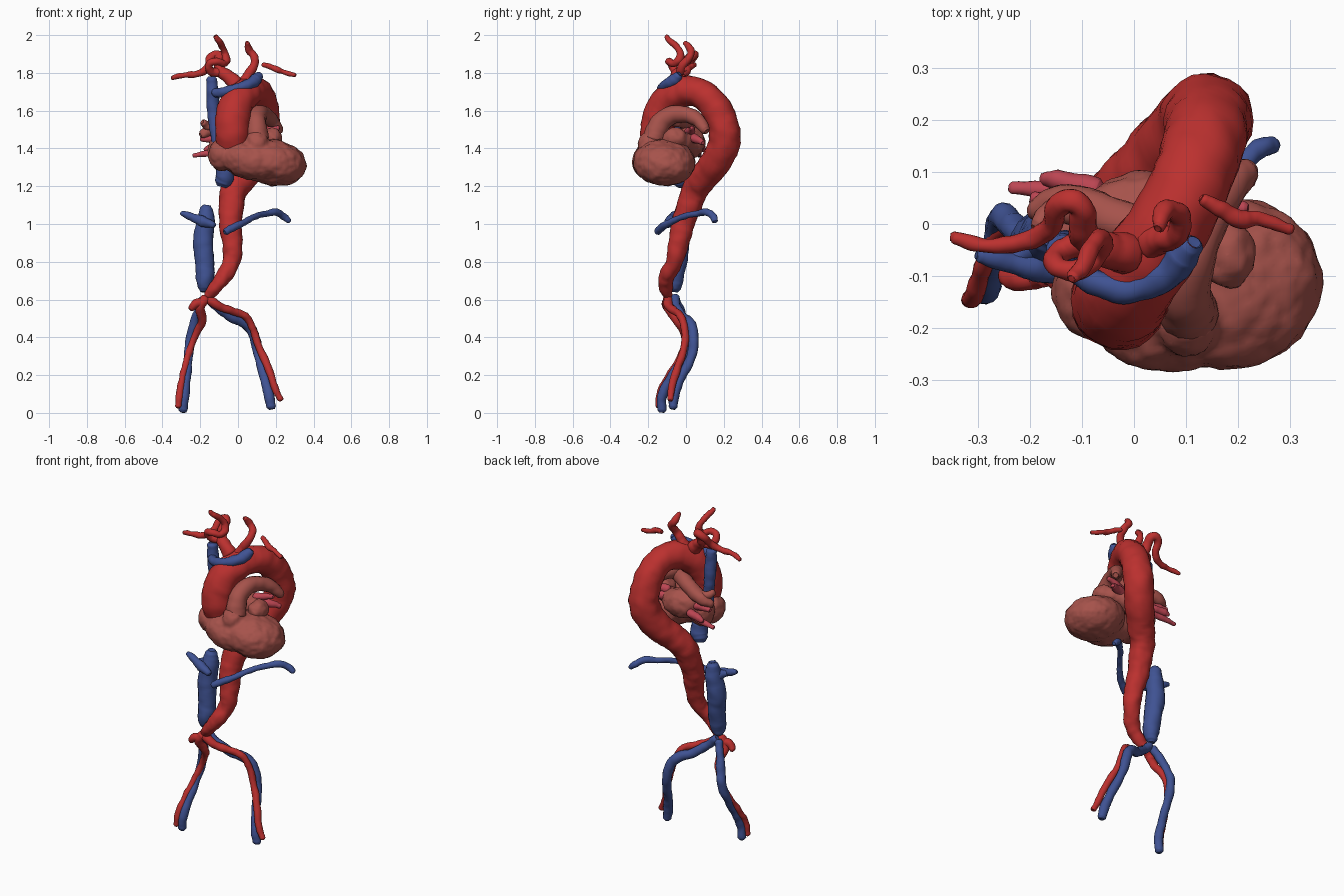
import bpy, bmesh, math
from mathutils import Matrix, Euler, Vector


def material(name, rgb):
    m = bpy.data.materials.new(name)
    m.diffuse_color = (*rgb, 1)
    return m


ARTERY = material("artery_red", (0.5, 0.03, 0.028))
HEART = material("heart_muscle", (0.38, 0.085, 0.07))
VEIN = material("vein_blue", (0.05, 0.085, 0.29))
LUNG = material("lung_vein_pink", (0.5, 0.06, 0.085))

clouds = bpy.data.textures.new("organic_bumps", 'CLOUDS')
clouds.noise_scale = 0.05


def bumpy(ob, strength):
    d = ob.modifiers.new("bumps", 'DISPLACE')
    d.texture, d.texture_coords = clouds, 'GLOBAL'
    d.strength, d.mid_level = strength, 0.5


def tube(name, mat, pts, bump=0.012, sides=5):
    """Smooth vessel through (x, y, z, radius) points with rounded ends."""
    cu = bpy.data.curves.new(name, 'CURVE')
    cu.dimensions = '3D'
    cu.bevel_depth, cu.bevel_resolution, cu.resolution_u = 1.0, sides, 8
    cu.use_fill_caps = True
    p = [Vector(q) for q in pts]
    # blend the ends to a dome
    for i, j in ((0, 1), (-1, -2)):
        e, n = p[i].copy(), p[j]
        d = (n.xyz - e.xyz).normalized()
        inner = e.xyz + d * min(e.w * 0.5, (n.xyz - e.xyz).length * 0.4)
        ring = Vector((*inner, e.w))
        tip = Vector((*e.xyz, e.w * 0.6))
        if i == 0:
            p[0:1] = [tip, ring]
        else:
            p[-1:] = [ring, tip]
    s = cu.splines.new('BEZIER')
    s.bezier_points.add(len(p) - 1)
    for b, q in zip(s.bezier_points, p):
        b.co, b.radius = q.xyz, q.w
        b.handle_left_type = b.handle_right_type = 'AUTO'
    ob = bpy.data.objects.new(name, cu)
    bpy.context.collection.objects.link(ob)
    bpy.ops.object.select_all(action='DESELECT')
    ob.select_set(True)
    bpy.context.view_layer.objects.active = ob
    bpy.ops.object.convert(target='MESH')
    ob = bpy.context.object
    ob.data.materials.clear()
    ob.data.materials.append(mat)
    bumpy(ob, bump)
    bpy.ops.object.shade_smooth_by_angle(angle=math.radians(50))
    return ob


def blob(name, mat, balls, bump=0.018):
    """Ellipsoids (centre, radii, rotation in degrees) fused into one organ."""
    bm = bmesh.new()
    for c, r, rot in balls:
        e = Euler([math.radians(a) for a in rot]).to_matrix().to_4x4()
        m = Matrix.Translation(c) @ e @ Matrix.Diagonal((*r, 1))
        bmesh.ops.create_icosphere(bm, subdivisions=4, radius=1, matrix=m)
    me = bpy.data.meshes.new(name)
    bm.to_mesh(me)
    bm.free()
    ob = bpy.data.objects.new(name, me)
    bpy.context.collection.objects.link(ob)
    me.materials.append(mat)
    rm = ob.modifiers.new("fuse", 'REMESH')
    rm.mode, rm.voxel_size, rm.use_smooth_shade = 'VOXEL', 0.01, True
    sm = ob.modifiers.new("soften", 'SMOOTH')
    sm.factor, sm.iterations = 0.5, 5
    bumpy(ob, bump)
    return ob


# heart chambers
blob("heart_ventricles", HEART, [
    ((0.19, -0.115, 1.325), (0.175, 0.165, 0.122), (0, 12, 12)),
    ((0.06, -0.165, 1.335), (0.16, 0.122, 0.1), (0, 14, -5)),
    ((-0.085, -0.125, 1.365), (0.073, 0.095, 0.085), (0, 0, 0)),
    ((0.10, -0.185, 1.42), (0.065, 0.07, 0.075), (0, 0, 0))])
blob("heart_left_atrium", HEART, [
    ((0.01, 0.02, 1.43), (0.12, 0.08, 0.085), (0, 0, 10)),
    ((0.18, -0.06, 1.45), (0.055, 0.065, 0.06), (0, 0, 0)),
    ((0.11, 0.0, 1.44), (0.09, 0.055, 0.05), (0, 0, -15)),
    ((-0.09, -0.03, 1.39), (0.07, 0.07, 0.09), (0, 0, 0))])

# pulmonary arteries
tube("pulmonary_trunk", HEART, [
    (0.11, -0.18, 1.42, .058), (0.10, -0.155, 1.5, .055), (0.10, -0.10, 1.565, .052),
    (0.125, -0.02, 1.582, .046), (0.175, 0.06, 1.55, .038), (0.225, 0.11, 1.49, .025)])
tube("right_pulmonary_artery", HEART, [
    (0.10, -0.07, 1.56, .045), (0.03, -0.02, 1.55, .042), (-0.07, 0.02, 1.52, .042),
    (-0.14, 0.04, 1.5, .035), (-0.2, 0.02, 1.47, .022)])
tube("right_pulmonary_branch", HEART, [
    (-0.1, 0.03, 1.51, .03), (-0.16, 0.02, 1.52, .025), (-0.19, -0.01, 1.54, .017)])

# pulmonary veins
for i, pts in enumerate([
        [(-0.06, 0.06, 1.41, .025), (-0.15, 0.085, 1.40, .02), (-0.18, 0.09, 1.39, .014)],
        [(-0.07, 0.05, 1.39, .024), (-0.16, 0.065, 1.375, .018), (-0.24, 0.07, 1.36, .012)],
        [(-0.08, 0.03, 1.44, .022), (-0.15, 0.04, 1.45, .02), (-0.2, 0.05, 1.45, .014)],
        [(0.10, 0.03, 1.45, .026), (0.17, 0.05, 1.45, .024), (0.23, 0.09, 1.43, .016)],
        [(0.10, 0.01, 1.48, .024), (0.17, 0.03, 1.5, .02), (0.22, 0.03, 1.51, .013)]]):
    tube(f"pulmonary_vein_{i + 1}", LUNG, pts)

# aorta, arch to lower fork
tube("aorta", ARTERY, [
    (-0.03, -0.12, 1.35, .08), (-0.03, -0.15, 1.47, .092), (-0.02, -0.128, 1.6, .09),
    (0.03, -0.06, 1.68, .083), (0.08, 0.02, 1.703, .078), (0.12, 0.11, 1.67, .078),
    (0.138, 0.175, 1.58, .081), (0.14, 0.205, 1.46, .085), (0.10, 0.165, 1.34, .083),
    (0.03, 0.095, 1.25, .076), (-0.02, 0.05, 1.18, .071), (-0.035, 0.015, 1.09, .066),
    (-0.04, -0.015, 1.0, .061), (-0.03, -0.04, 0.9, .054), (-0.035, -0.06, 0.8, .046),
    (-0.072, -0.10, 0.73, .042), (-0.12, -0.105, 0.665, .036), (-0.17, -0.095, 0.61, .026)],
    bump=0.016, sides=9)

# neck and arm arteries
tube("brachiocephalic_artery", ARTERY, [
    (0.0, -0.06, 1.73, .04), (-0.05, -0.05, 1.78, .035), (-0.09, -0.03, 1.81, .03),
    (-0.10, 0.0, 1.86, .026), (-0.11, 0.04, 1.895, .024), (-0.145, 0.035, 1.88, .023),
    (-0.16, -0.005, 1.83, .02), (-0.21, -0.035, 1.795, .017), (-0.28, -0.042, 1.79, .014),
    (-0.355, -0.025, 1.773, .013)])
tube("right_carotid_artery", ARTERY, [
    (-0.09, -0.03, 1.80, .026), (-0.145, -0.055, 1.81, .021), (-0.15, -0.08, 1.85, .019),
    (-0.11, -0.09, 1.86, .019), (-0.07, -0.06, 1.85, .019), (-0.065, -0.03, 1.89, .019),
    (-0.085, -0.05, 1.94, .018), (-0.105, -0.09, 1.975, .015), (-0.12, -0.105, 1.998, .011)])
tube("left_carotid_artery", ARTERY, [
    (0.03, -0.04, 1.74, .032), (0.055, -0.03, 1.79, .025), (0.085, -0.02, 1.84, .022),
    (0.085, 0.02, 1.885, .021), (0.06, 0.025, 1.92, .018), (0.045, -0.01, 1.965, .013)])
tube("left_subclavian_artery", ARTERY, [
    (0.13, 0.05, 1.845, .011), (0.165, 0.03, 1.835, .016), (0.2, 0.01, 1.82, .016),
    (0.24, 0.01, 1.805, .014), (0.305, -0.012, 1.787, .01)])

# upper veins
tube("upper_vena_cava", VEIN, [
    (-0.10, -0.06, 1.40, .032), (-0.12, -0.05, 1.5, .032), (-0.13, -0.045, 1.6, .032),
    (-0.135, -0.05, 1.7, .034), (-0.14, -0.05, 1.78, .029)])
tube("brachiocephalic_vein", VEIN, [
    (-0.13, -0.07, 1.69, .026), (-0.07, -0.115, 1.7, .026), (0.0, -0.125, 1.72, .026),
    (0.06, -0.1, 1.74, .031), (0.095, -0.06, 1.765, .034), (0.115, -0.035, 1.795, .022)])

# lower vena cava and renal veins
tube("heart_vena_cava_stub", VEIN, [
    (-0.085, -0.02, 1.20, .045), (-0.07, -0.03, 1.25, .05), (-0.07, -0.04, 1.33, .045)])
tube("lower_vena_cava", VEIN, [
    (-0.165, -0.02, 1.10, .035), (-0.17, -0.025, 1.02, .05), (-0.185, -0.035, 0.9, .054),
    (-0.175, -0.045, 0.8, .051), (-0.175, -0.06, 0.71, .048), (-0.18, -0.065, 0.64, .034)])
tube("left_renal_vein", VEIN, [
    (-0.07, -0.155, 0.955, .018), (-0.02, -0.125, 0.985, .019), (0.035, -0.08, 1.01, .017),
    (0.09, -0.015, 1.04, .016), (0.15, 0.06, 1.055, .016), (0.205, 0.11, 1.06, .019),
    (0.24, 0.145, 1.04, .02), (0.275, 0.155, 1.012, .015)])
tube("right_renal_vein", VEIN, [
    (-0.305, -0.06, 1.06, .014), (-0.25, -0.07, 1.04, .022), (-0.19, -0.085, 1.015, .028),
    (-0.12, -0.1, 0.99, .016)])
tube("right_renal_branch", VEIN, [
    (-0.24, -0.075, 1.035, .018), (-0.2, -0.04, 1.02, .03), (-0.17, -0.01, 1.0, .03)])

# leg arteries
tube("right_leg_artery", ARTERY, [
    (-0.16, -0.095, 0.62, .028), (-0.2, -0.095, 0.565, .025), (-0.19, -0.05, 0.49, .022),
    (-0.215, -0.015, 0.43, .019), (-0.25, -0.01, 0.35, .018), (-0.275, -0.05, 0.26, .018),
    (-0.295, -0.1, 0.18, .018), (-0.31, -0.14, 0.1, .018), (-0.317, -0.148, 0.025, .016)])
tube("right_pelvic_branch", ARTERY, [
    (-0.18, -0.095, 0.59, .025), (-0.23, -0.105, 0.575, .022), (-0.255, -0.1, 0.545, .018)])
tube("left_leg_artery", ARTERY, [
    (-0.17, -0.095, 0.61, .026), (-0.1, -0.09, 0.565, .023), (-0.03, -0.06, 0.54, .021),
    (0.045, -0.025, 0.505, .02), (0.085, -0.005, 0.43, .019), (0.115, -0.01, 0.34, .019),
    (0.16, -0.045, 0.24, .02), (0.193, -0.075, 0.14, .02), (0.228, -0.085, 0.065, .015)])

# leg veins
tube("right_leg_vein", VEIN, [
    (-0.18, -0.06, 0.61, .024), (-0.21, -0.03, 0.54, .023), (-0.235, 0.0, 0.46, .025),
    (-0.255, 0.012, 0.37, .027), (-0.265, -0.03, 0.27, .023), (-0.275, -0.09, 0.17, .024),
    (-0.285, -0.125, 0.09, .025), (-0.29, -0.13, 0.003, .024)])
tube("left_leg_vein", VEIN, [
    (-0.17, -0.06, 0.62, .024), (-0.11, -0.05, 0.56, .025), (-0.04, -0.02, 0.51, .026),
    (0.05, 0.025, 0.465, .029), (0.092, 0.04, 0.39, .028), (0.112, 0.025, 0.29, .026),
    (0.143, -0.03, 0.18, .024), (0.163, -0.06, 0.1, .027), (0.178, -0.07, 0.02, .024)])
